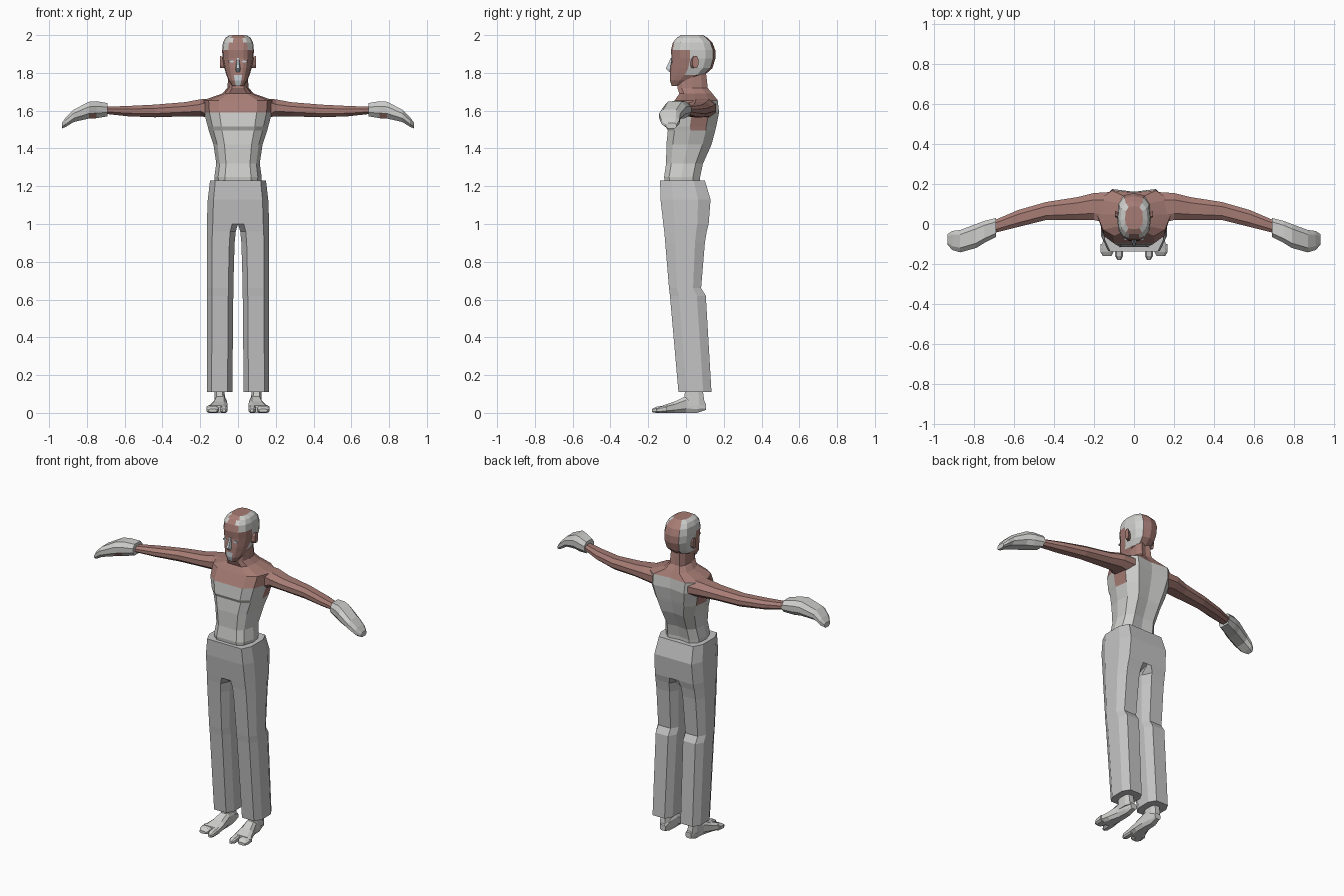
import bpy
import bmesh
from mathutils import Matrix, Vector

default_cube = bpy.data.objects.get("Cube")
if default_cube:
    bpy.data.objects.remove(default_cube, do_unlink=True)


def make_material(name, red, green, blue):
    material = bpy.data.materials.new(name)
    material.use_nodes = True
    colour = (red, green, blue, 1)
    material.diffuse_color = colour
    shader = next(n for n in material.node_tree.nodes if n.type == "BSDF_PRINCIPLED")
    shader.inputs["Base Color"].default_value = colour
    return material


light_grey = make_material("light grey", 0.62, 0.62, 0.61)
cloth_grey = make_material("trouser grey", 0.55, 0.55, 0.55)
skin = make_material("brown skin", 0.38, 0.2, 0.175)
pale_blue = make_material("pale blue grey", 0.58, 0.63, 0.66)


def octagon(cu, cv):
    """Closed section: a box with its four corners cut."""
    quarter = [(1, cv), (cu, 1)]
    upper = quarter + [(-u, v) for u, v in reversed(quarter)]
    return upper + [(-u, -v) for u, v in upper]


def place(axis, along, a, b):
    """Put a section point in space for a loft along the given axis."""
    if axis == "X":
        return Vector((along, a, b))
    if axis == "Y":
        return Vector((a, along, b))
    return Vector((a, b, along))


def loft(name, axis, rings, section, materials, rule=None, closed=True):
    """Skin rings (along, low a, high a, low b, high b), then mirror left to right."""
    bm = bmesh.new()
    rows = []
    for along, a0, a1, b0, b1 in rings:
        row = []
        for u, v in section:
            # Rings touching the centre plane keep their full depth there
            if closed and a0 == 0 and u == -1:
                v = 1 if v > 0 else -1
            a = (a0 + a1) / 2 + u * (a1 - a0) / 2
            b = (b0 + b1) / 2 + v * (b1 - b0) / 2
            row.append(bm.verts.new(place(axis, along, a, b)))
        rows.append(row)
    count = len(section)
    for low, high in zip(rows, rows[1:]):
        for i in range(count if closed else count - 1):
            j = (i + 1) % count
            corners = (low[i], low[j], high[j], high[i])
            if any(abs(v.co.x) > 0.0001 for v in corners):
                bm.faces.new(corners)
    bm.faces.new(rows[0])
    bm.faces.new(rows[-1])
    everything = bm.verts[:] + bm.edges[:] + bm.faces[:]
    bmesh.ops.mirror(bm, geom=everything, matrix=Matrix(), axis="X", merge_dist=0.0005)
    bmesh.ops.remove_doubles(bm, verts=bm.verts[:], dist=0.0005)
    bmesh.ops.recalc_face_normals(bm, faces=bm.faces[:])
    for face in bm.faces:
        centre = face.calc_center_median()
        centre.x = abs(centre.x)
        face.material_index = int(rule(centre)) if rule else 0
    mesh = bpy.data.meshes.new(name)
    bm.to_mesh(mesh)
    bm.free()
    for material in materials:
        mesh.materials.append(material)
    part = bpy.data.objects.new(name, mesh)
    bpy.context.collection.objects.link(part)
    return part


def half_loft(name, rows, section, materials, rule=None):
    """Upright loft of a centred part from rows (height, half width, front, back)."""
    rings = [(z, -w, w, front, back) for z, w, front, back in rows]
    return loft(name, "Z", rings, section, materials, rule, closed=False)


# Trousers: two legs that join above the crotch
loft("trousers", "Z", [
    (0.11, 0.03, 0.165, -0.04, 0.135),
    (0.62, 0.025, 0.165, -0.085, 0.105),
    (0.66, 0.025, 0.165, -0.09, 0.08),
    (0.9, 0.018, 0.165, -0.11, 0.1),
    (0.96, 0.012, 0.165, -0.115, 0.11),
    (1, 0, 0.165, -0.12, 0.12),
    (1.13, 0, 0.16, -0.135, 0.13),
    (1.23, 0, 0.148, -0.137, 0.1),
], octagon(0.62, 0.5), [cloth_grey])

# Feet: ankle, foot, big toe and the other toes
foot_section = octagon(0.6, 0.5)
loft("ankles", "Z", [
    (0.04, 0.065, 0.125, -0.015, 0.1),
    (0.15, 0.075, 0.125, 0, 0.085),
], foot_section, [light_grey])
loft("feet", "Y", [
    (0.105, 0.07, 0.11, 0.015, 0.05),
    (0.06, 0.065, 0.12, 0, 0.085),
    (0, 0.06, 0.125, 0, 0.09),
    (-0.06, 0.055, 0.145, 0, 0.06),
    (-0.12, 0.055, 0.168, 0, 0.04),
], foot_section, [light_grey])
for toe_name, inner, outer, tip in (("big_toes", 0.055, 0.095, -0.18),
                                    ("small_toes", 0.102, 0.168, -0.16)):
    loft(toe_name, "Y", [
        (-0.1, inner, outer, 0, 0.042),
        (tip + 0.02, inner, outer, 0, 0.032),
        (tip, inner + 0.01, outer - 0.012, 0.004, 0.02),
    ], foot_section, [light_grey])


# Torso and neck: bare shoulders, neck and back of the armpits
def torso_skin(c):
    if c.z > 1.66:
        return True
    return c.y < 0.1 and c.z > (1.59 if c.y < 0.03 else 1.47)


half_loft("torso", [
    (1.2, 0.12, -0.11, 0.075),
    (1.25, 0.125, -0.116, 0.075),
    (1.32, 0.115, -0.105, 0.09),
    (1.42, 0.13, -0.104, 0.135),
    (1.495, 0.155, -0.096, 0.155),
    (1.515, 0.16, -0.106, 0.16),
    (1.59, 0.18, -0.098, 0.175),
    (1.655, 0.185, -0.06, 0.168),
    (1.69, 0.085, -0.035, 0.14),
    (1.72, 0.056, -0.046, 0.115),
    (1.81, 0.05, -0.03, 0.105),
], [(0, -1), (0.55, -1), (0.84, -0.72), (1, -0.05), (0.93, 0.6), (0.6, 1), (0, 0.9)],
    [light_grey, skin], torso_skin)

# Arms and mitten-like hands
loft("arms", "X", [
    (0.12, 0, 0.16, 1.56, 1.665),
    (0.2, 0.02, 0.155, 1.57, 1.66),
    (0.28, 0.02, 0.135, 1.57, 1.645),
    (0.44, 0.02, 0.11, 1.565, 1.632),
    (0.58, -0.015, 0.07, 1.57, 1.625),
    (0.72, -0.05, 0.01, 1.585, 1.62),
], octagon(0.5, 0.4), [skin])


def palm_patch(c):
    return 0.75 < c.x < 0.79 and c.z < 1.585 and c.y < -0.06


loft("hands", "X", [
    (0.69, -0.065, 0.03, 1.57, 1.64),
    (0.75, -0.095, 0.015, 1.56, 1.65),
    (0.79, -0.12, 0, 1.558, 1.647),
    (0.87, -0.142, -0.03, 1.54, 1.605),
    (0.91, -0.13, -0.035, 1.515, 1.565),
    (0.933, -0.105, -0.05, 1.505, 1.535),
], octagon(0.6, 0.4), [light_grey, skin], palm_patch)


# Head: bare crown strip and face, grey hair on the sides, pale chin
def head_colour(c):
    if c.z < 1.8:
        return 2 if c.x < 0.012 and c.y < -0.05 else 0
    hair_line = -0.06 if c.z > 1.92 else 0.01
    return 1 if c.x > 0.035 and c.y > hair_line else 0


half_loft("head", [
    (1.73, 0.03, -0.075, -0.03),
    (1.76, 0.05, -0.085, 0.03),
    (1.79, 0.062, -0.085, 0.1),
    (1.825, 0.072, -0.083, 0.14),
    (1.875, 0.082, -0.076, 0.155),
    (1.92, 0.084, -0.08, 0.155),
    (1.96, 0.08, -0.07, 0.14),
    (1.985, 0.068, -0.05, 0.115),
    (2, 0.045, -0.025, 0.09),
], [(0, -1), (0.35, -1), (0.6, -0.92), (0.92, -0.6), (1, -0.15),
    (0.92, 0.55), (0.6, 0.9), (0, 1)],
    [skin, light_grey, pale_blue], head_colour)

# Face details and ears
half_loft("nose", [
    (1.805, 0.016, -0.09, -0.07),
    (1.822, 0.016, -0.107, -0.07),
    (1.88, 0.008, -0.08, -0.06),
], [(0, -1), (0.5, -1), (1, 1), (0, 1)], [pale_blue])
loft("eyes", "Y", [
    (-0.08, 0.022, 0.05, 1.854, 1.866),
    (-0.071, 0.022, 0.05, 1.854, 1.866),
], octagon(0.5, 0.3), [pale_blue])
loft("ears", "X", [
    (0.07, 0.02, 0.055, 1.825, 1.88),
    (0.095, 0.035, 0.065, 1.825, 1.89),
], octagon(0.5, 0.5), [skin])
